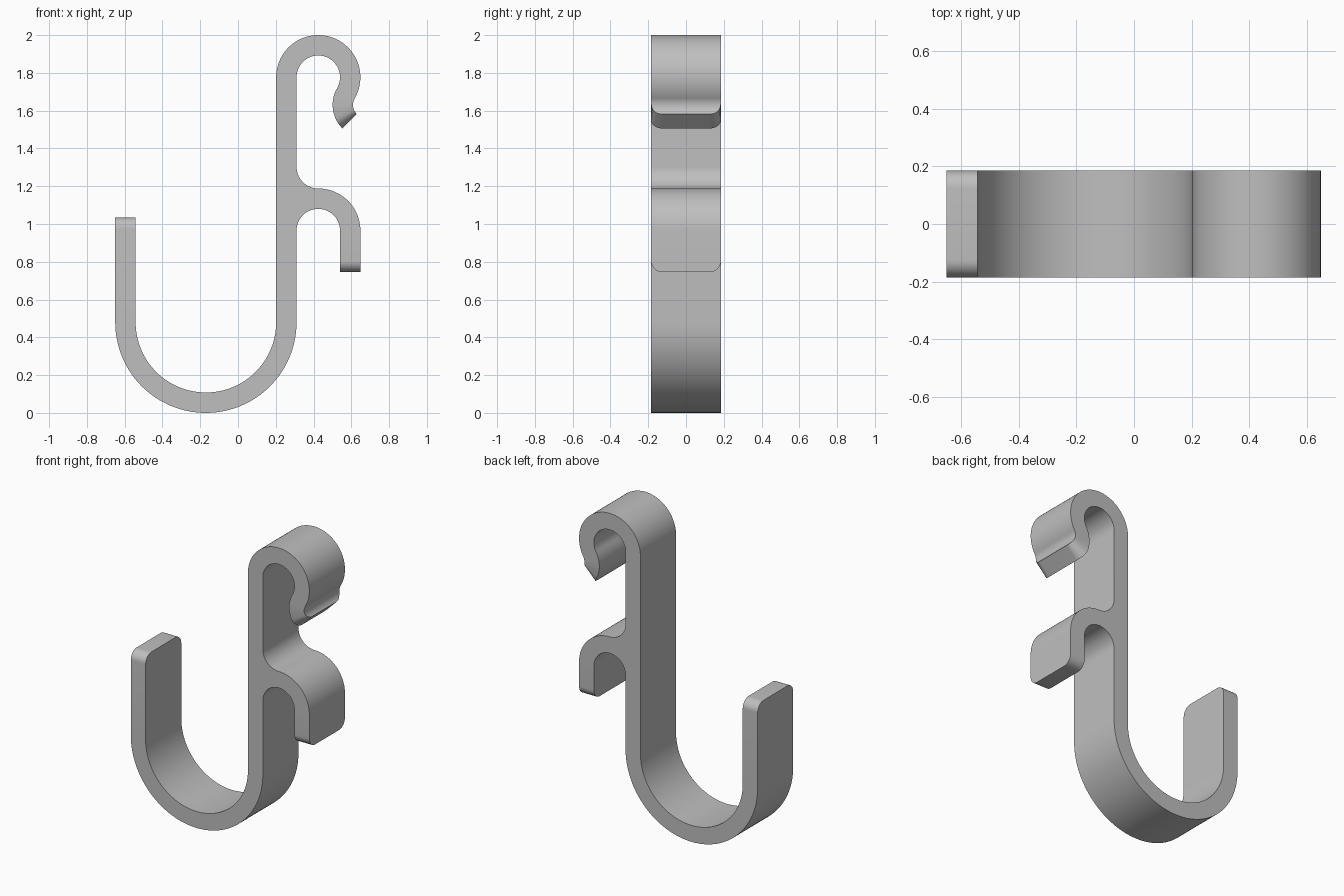
import bpy
import bmesh
from math import sin, cos, pi, radians, sqrt
from mathutils import Vector

cube = bpy.data.objects.get("Cube")
if cube:
    bpy.data.objects.remove(cube, do_unlink=True)

THICK = 0.108          # strip thickness
HALF = 0.185           # half the strip width
ROUND = 0.06           # corner radius at the free ends
POST = 0.31            # right face of the post
SMALL = 0.115          # inner radius of the small bends

bowl = Vector((-0.17, 0.48))
crown = Vector((0.425, 1.777))
branch = Vector((0.425, 0.965))
fillet = Vector((0.425, 1.303))
bend = SMALL * 2 + THICK - THICK / 2 + 0.008   # spacing of the two top bends
lip = crown + bend * Vector((cos(radians(-30)), sin(radians(-30))))
lip_out, lip_in = bend - SMALL, bend - SMALL - THICK


def polar(centre, radius, deg):
    return centre + radius * Vector((cos(radians(deg)), sin(radians(deg))))


def arc(centre, ra, rb, start, end, n, power=1):
    """Strip sections along a bend; power > 1 packs them towards the end."""
    return [(polar(centre, ra, a), polar(centre, rb, a))
            for a in (end + (start - end) * (1 - i / n) ** power for i in range(n + 1))]


def straight(xa, xb, heights):
    return [(Vector((xa, z)), Vector((xb, z))) for z in heights]


# Free ends: a point on the end face and the direction into the strip
diagonal = Vector((-1, 1)).normalized()
ends = [(Vector((-0.596, 1.035)), Vector((0, -1))),
        (Vector((0.594, 0.745)), Vector((0, 1))),
        (polar(lip, (lip_in + lip_out) / 2, 225), diagonal)]


def half_width(p):
    for point, inward in ends:
        depth = max((p - point).dot(inward), 0)
        if (p - point).length < 0.12 and depth < ROUND:
            return HALF - ROUND + sqrt(ROUND ** 2 - (ROUND - depth) ** 2)
    return HALF


def add_strip(bm, sections, cap_start):
    """Sweep a flat rectangular section, rounding the corners of free ends."""
    rings = []
    for a, b in sections:
        ring = []
        for p, side in ((a, -1), (b, -1), (b, 1), (a, 1)):
            ring.append(bm.verts.new((p.x, side * half_width(p), p.y)))
        rings.append(ring)
    for r, s in zip(rings, rings[1:]):
        for k in range(4):
            j = (k + 1) % 4
            bm.faces.new((r[k], r[j], s[j], s[k]))
    if cap_start:
        bm.faces.new(rings[0])
    bm.faces.new(rings[-1])


corner = [ROUND * (1 - cos(i * pi / 20)) for i in range(11)]
bm = bmesh.new()

# Main strip: left arm, bowl, post, crown and curled lip
main = straight(-0.65, -0.65 + THICK, [1.035 - d for d in corner])
main += arc(bowl, 0.48, 0.48 - THICK, 180, 360, 64)
main += straight(POST, POST - THICK, [branch.y, fillet.y])
main += arc(crown, SMALL, SMALL + THICK, 180, -30, 56)
main += arc(lip, lip_out, lip_in, 150, 225, 28, 2)[1:]
add_strip(bm, main, True)

# Open the post where the branch joins it
joint = [f for f in bm.faces
         if (f.calc_center_median() - Vector((POST, 0, 1.134))).length < 0.01]
bmesh.ops.delete(bm, geom=joint, context="FACES_ONLY")

# Branch: flared root, bend and downward tip
root = [(polar(branch, SMALL, 180 - a), polar(fillet, SMALL, 180 + a))
        for a in (90 * i / 24 for i in range(25))]
side = root + arc(branch, SMALL, SMALL + THICK, 90, 0, 24)[1:]
side += straight(branch.x + SMALL, branch.x + SMALL + THICK,
                 [0.745 + d for d in reversed(corner)])
add_strip(bm, side, False)

bmesh.ops.remove_doubles(bm, verts=bm.verts, dist=0.00002)
bmesh.ops.recalc_face_normals(bm, faces=bm.faces)

mesh = bpy.data.meshes.new("double_hook")
bm.to_mesh(mesh)
bm.free()
hook = bpy.data.objects.new("double_hook", mesh)
bpy.context.collection.objects.link(hook)

# Plain grey material
grey = bpy.data.materials.new("light_grey")
grey.use_nodes = True
colour = (0.52, 0.52, 0.52, 1)
grey.diffuse_color = colour
grey.node_tree.nodes["Principled BSDF"].inputs["Base Color"].default_value = colour
mesh.materials.append(grey)

bpy.ops.object.select_all(action="DESELECT")
hook.select_set(True)
bpy.context.view_layer.objects.active = hook
bpy.ops.object.shade_smooth_by_angle()
